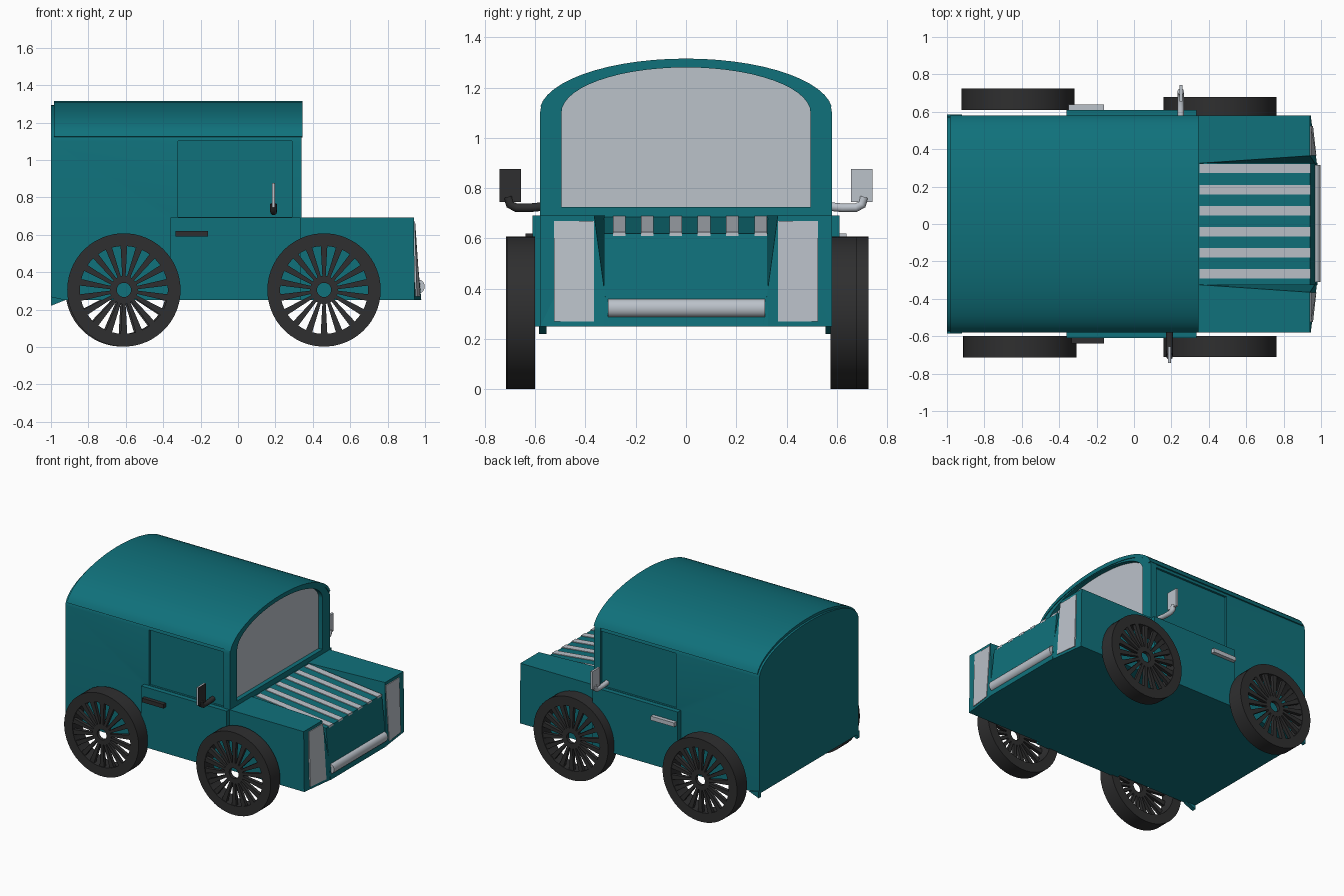
import bpy, bmesh, math
from mathutils import Vector

if "Cube" in bpy.data.objects:
    bpy.data.objects.remove(bpy.data.objects["Cube"])


def material(name, rgb):
    m = bpy.data.materials.new(name)
    m.diffuse_color = (*rgb, 1)
    m.use_nodes = True
    m.node_tree.nodes["Principled BSDF"].inputs["Base Color"].default_value = m.diffuse_color
    return m


TEAL = material("teal paint", (0.005, 0.165, 0.198))
DARK = material("black rubber", (0.028, 0.028, 0.029))
GREY = material("pale grey", (0.50, 0.54, 0.59))


def make(name, verts, faces, mat, smooth=False):
    me = bpy.data.meshes.new(name)
    me.from_pydata(verts, [], faces)
    bm = bmesh.new()
    bm.from_mesh(me)
    bmesh.ops.recalc_face_normals(bm, faces=bm.faces)
    bm.to_mesh(me)
    bm.free()
    ob = bpy.data.objects.new(name, me)
    bpy.context.collection.objects.link(ob)
    me.materials.append(mat)
    if smooth:
        bpy.ops.object.select_all(action='DESELECT')
        ob.select_set(True)
        bpy.context.view_layer.objects.active = ob
        bpy.ops.object.shade_smooth_by_angle(angle=math.radians(30))
    return ob


def solid(name, a, b, mat, smooth=False):
    """Solid between two matching loops of points."""
    n = len(a)
    faces = [tuple(range(n)), tuple(range(n, 2 * n))]
    faces += [(i, (i + 1) % n, n + (i + 1) % n, n + i) for i in range(n)]
    return make(name, a + b, faces, mat, smooth)


def box(name, x0, x1, y0, y1, z0, z1, mat):
    loop = [(y0, z0), (y1, z0), (y1, z1), (y0, z1)]
    return solid(name, [(x0, y, z) for y, z in loop], [(x1, y, z) for y, z in loop], mat)


def ring(name, outer, inner, shift, mat, closed=True, smooth=False):
    """Band between two loops, thickened by a shift vector."""
    n = len(outer)
    s = Vector(shift)
    v = [Vector(p) for p in outer + inner]
    v += [p + s for p in v]
    faces = []
    for i in range(n if closed else n - 1):
        j = (i + 1) % n
        faces += [(i, j, n + j, n + i), (2 * n + i, 2 * n + j, 3 * n + j, 3 * n + i),
                  (i, j, 2 * n + j, 2 * n + i), (n + i, n + j, 3 * n + j, 3 * n + i)]
    if not closed:
        faces += [(i, n + i, 3 * n + i, 2 * n + i) for i in (0, n - 1)]
    return make(name, v, faces, mat, smooth)


def arch(x, w, top, spring, base=None, n=28):
    """Half ellipse across the cabin, with straight legs down to base."""
    pts = [(x, w * math.cos(math.pi * i / n), spring + (top - spring) * math.sin(math.pi * i / n))
           for i in range(n + 1)]
    if base is not None:
        pts = [(x, w, base)] + pts + [(x, -w, base)]
    return pts


# Cabin with recessed side windows
cabin = solid("cabin", arch(-1.0, 0.575, 1.295, 1.1, 0.25),
              arch(0.30, 0.575, 1.295, 1.1, 0.25), TEAL, True)
for s in (1, -1):
    cutter = box("window_cutter", -0.32, 0.295, s * 0.56, s * 0.70, 0.695, 1.10, TEAL)
    cutter.hide_render = True
    cutter.hide_viewport = True
    mod = cabin.modifiers.new("window", 'BOOLEAN')
    mod.object = cutter
    mod.solver = 'EXACT'

# Roof shell, windscreen and its frame
ring("roof", arch(-0.985, 0.583, 1.315, 1.1)[1:-1], arch(-0.985, 0.565, 1.285, 1.1)[1:-1],
     (1.33, 0, 0), TEAL, closed=False, smooth=True)
ring("windscreen_frame", arch(0.29, 0.58, 1.313, 1.1, 0.66), arch(0.29, 0.495, 1.28, 1.1, 0.725),
     (0.05, 0, 0), TEAL, smooth=True)
solid("windscreen", arch(0.29, 0.50, 1.285, 1.1, 0.72), arch(0.308, 0.50, 1.285, 1.1, 0.72), GREY)

# Bonnet and grille
nose = [(0.28, 0.25), (0.98, 0.25), (0.942, 0.62), (0.34, 0.685), (0.28, 0.685)]
solid("bonnet", [(x, -0.325, z) for x, z in nose], [(x, 0.325, z) for x, z in nose], TEAL)


def bonnet_z(x):
    return 0.685 - (x - 0.34) * 0.065 / 0.602


# Bonnet stripes
for i in range(6):
    y = -0.266 + i * 0.1125
    prof = [(x, bonnet_z(x) + d) for x, d in ((0.35, -0.01), (0.944, -0.01), (0.944, 0.005), (0.35, 0.005))]
    solid("bonnet_stripe", [(x, y - 0.025, z) for x, z in prof],
          [(x, y + 0.025, z) for x, z in prof], GREY)

# Bumper bar
circle = [(0.968 + 0.03 * math.cos(t * math.tau / 20), 0.323 + 0.036 * math.sin(t * math.tau / 20))
          for t in range(20)]
solid("bumper_bar", [(x, -0.31, z) for x, z in circle], [(x, 0.315, z) for x, z in circle], GREY, True)

for s in (1, -1):
    # Front wings with sloping inner walls and raked fronts
    v = [(0.28, s * 0.31, 0.25), (0.28, s * 0.58, 0.25), (0.28, s * 0.58, 0.692), (0.28, s * 0.32, 0.692),
         (0.98, s * 0.305, 0.25), (0.945, s * 0.58, 0.25), (0.94, s * 0.58, 0.692), (0.94, s * 0.365, 0.692)]
    make("front_wing", v, [(0, 1, 2, 3), (4, 5, 7), (5, 6, 7), (0, 1, 5, 4), (1, 2, 6, 5),
                           (2, 3, 7, 6), (3, 0, 4, 7)], TEAL)
    # Headlamp panels
    front = [(0.975, s * 0.365, 0.27), (0.957, s * 0.525, 0.27),
             (0.945, s * 0.525, 0.67), (0.947, s * 0.365, 0.67)]
    solid("headlamp_panel", front, [(x - 0.03, y, z) for x, y, z in front], GREY)
    # Lower door and rear corner tips
    box("lower_door", -0.36, 0.335, s * 0.55, s * 0.61, 0.25, 0.692, TEAL)
    tip = [(-1.0, 0.22), (-0.92, 0.252), (-1.0, 0.27)]
    solid("rear_corner", [(x, s * 0.555, z) for x, z in tip], [(x, s * 0.585, z) for x, z in tip], TEAL)
    # Door handle
    trim = GREY if s > 0 else DARK
    box("door_handle", -0.335 if s < 0 else -0.35, -0.16, s * 0.60, s * 0.638, 0.59, 0.62, trim)
    # Mirror arm and mirror
    mx = 0.25 if s > 0 else 0.19
    cu = bpy.data.curves.new("mirror_arm", 'CURVE')
    cu.dimensions = '3D'
    cu.bevel_depth = 0.018
    cu.bevel_resolution = 3
    cu.use_fill_caps = True
    sp = cu.splines.new('POLY')
    path = [(0.56, 0.728), (0.62, 0.722), (0.675, 0.722), (0.70, 0.735), (0.708, 0.765)]
    sp.points.add(len(path) - 1)
    for p, (y, z) in zip(sp.points, path):
        p.co = (mx, s * y, z, 1)
    cu.materials.append(trim)
    bpy.context.collection.objects.link(bpy.data.objects.new("mirror_arm", cu))
    box("mirror", mx - 0.008, mx + 0.004, s * 0.655, s * 0.742, 0.745, 0.877, GREY)
    box("mirror_face", mx + 0.004, mx + 0.008, s * 0.655, s * 0.742, 0.745, 0.877, trim)


def loop(cx, y, r, n=54):
    return [(cx + r * math.cos(math.tau * i / n), y, 0.305 + r * math.sin(math.tau * i / n))
            for i in range(n)]


def wheel(cx, y_in, y_out):
    """Tyre band, open hub and thin tapered spokes near the outer face."""
    s = 1 if y_out > 0 else -1
    ring("tyre", loop(cx, y_in, 0.303), loop(cx, y_in, 0.235), (0, y_out - y_in, 0), DARK, smooth=True)
    y = y_out - s * 0.03
    ring("hub", loop(cx, y, 0.075), loop(cx, y, 0.038), (0, s * 0.025, 0), DARK, smooth=True)
    for k in range(18):
        a = math.tau * (k + 0.5) / 18
        quad = [(cx + r * math.cos(a + d), y, 0.305 + r * math.sin(a + d))
                for r, d in ((0.07, -0.125), (0.238, -0.075), (0.238, 0.075), (0.07, 0.125))]
        solid("spoke", quad, [(px, py + s * 0.025, pz) for px, py, pz in quad], DARK)


wheel(-0.61, -0.60, -0.715)
wheel(0.46, -0.60, -0.71)
wheel(-0.62, 0.61, 0.725)
wheel(0.46, 0.575, 0.68)
